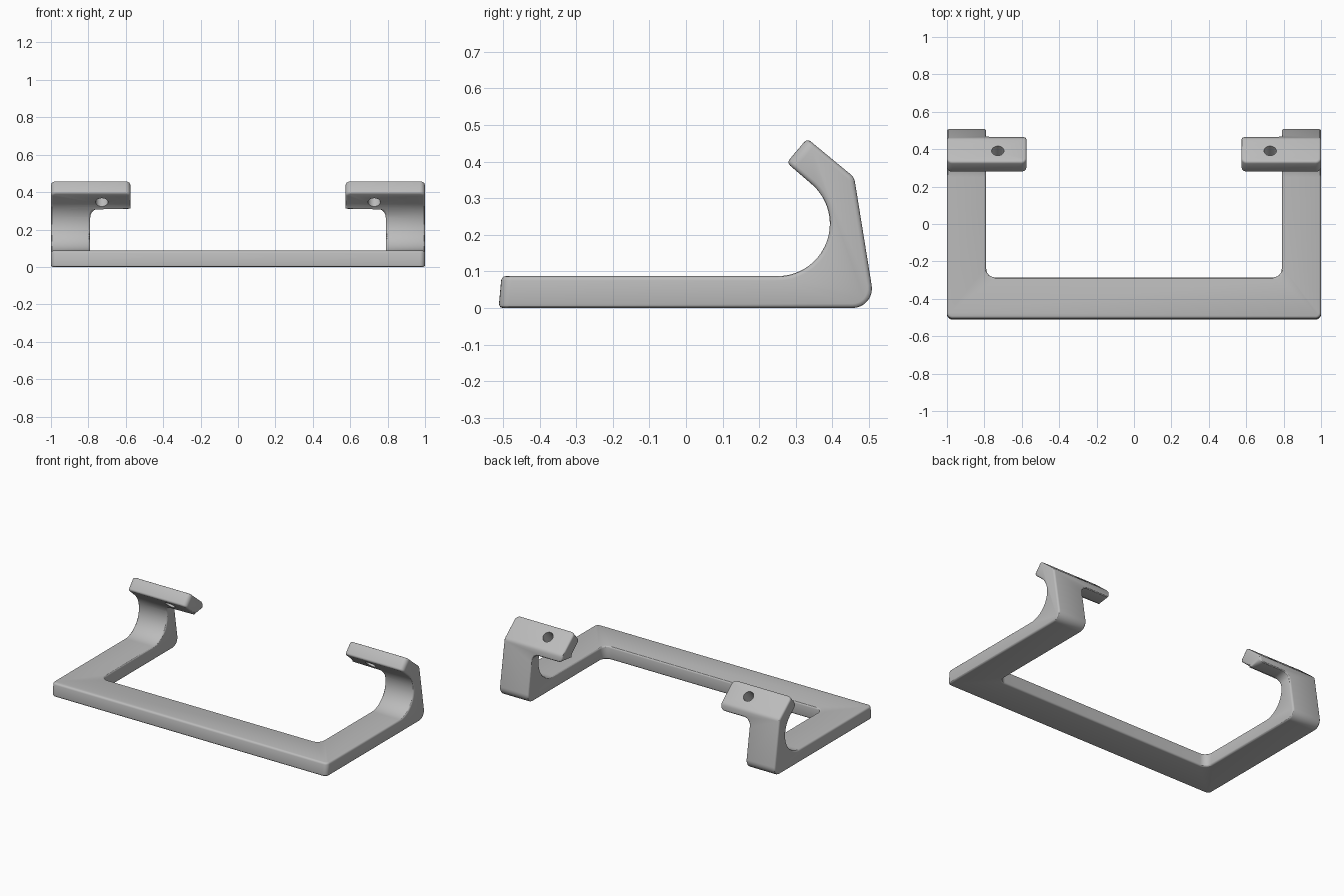
import bpy, bmesh, math
from mathutils import Vector, Matrix

cube = bpy.data.objects.get("Cube")
if cube:
    bpy.data.objects.remove(cube, do_unlink=True)

grey = bpy.data.materials.new("neutral grey")
grey.use_nodes = True
colour = (0.5, 0.5, 0.5, 1)
grey.diffuse_color = colour
grey.node_tree.nodes["Principled BSDF"].inputs["Base Color"].default_value = colour

TILT = math.radians(50)                       # lean of the hook tip
NORMAL = Vector((0, math.cos(TILT), math.sin(TILT)))
LEG, TAB = 0.79, 0.575                        # inner x of legs and of tabs


def make_object(name, bm):
    bmesh.ops.recalc_face_normals(bm, faces=bm.faces)
    mesh = bpy.data.meshes.new(name)
    bm.to_mesh(mesh)
    bm.free()
    mesh.materials.append(grey)
    obj = bpy.data.objects.new(name, mesh)
    bpy.context.collection.objects.link(obj)
    return obj


def arc(cy, cz, r, start, end, steps):
    angles = [math.radians(start + (end - start) * i / steps) for i in range(steps + 1)]
    return [(cy + r * math.cos(a), cz + r * math.sin(a)) for a in angles]


def box_cutter(name, low, high, radius=0, pick=None):
    bm = bmesh.new()
    bmesh.ops.create_cube(bm, size=1)
    for v in bm.verts:
        v.co = [(a + b) / 2 + c * (b - a) for a, b, c in zip(low, high, v.co)]
    if radius:
        edges = [e for e in bm.edges if pick(e)]
        bmesh.ops.bevel(bm, geom=edges, offset=radius, segments=6, profile=0.5, affect='EDGES')
    return as_cutter(make_object(name, bm))


def as_cutter(obj):
    obj.hide_render = True
    obj.hide_set(True)
    return obj


def cut(obj, cutter):
    mod = obj.modifiers.new(cutter.name, 'BOOLEAN')
    mod.operation = 'DIFFERENCE'
    mod.solver = 'EXACT'
    mod.object = cutter


def evaluated_mesh(obj):
    bpy.context.view_layer.update()
    return bpy.data.meshes.new_from_object(obj.evaluated_get(bpy.context.evaluated_depsgraph_get()))


# Side profile: base, hook curve, tilted tip, back and rounded heel
profile = [(-0.512, 0), (-0.504, 0.087)]
profile += arc(0.25, 0.23, 0.143, -90, 50, 28)
profile += [(0.275, 0.397), (0.331, 0.463)]
profile += arc(0.428, 0.339, 0.034, 50, 9, 4)
profile += arc(0.455, 0.053, 0.053, 9, -90, 8)
bm = bmesh.new()
face = bm.faces.new([bm.verts.new((-1, y, z)) for y, z in profile])
side = bmesh.ops.extrude_face_region(bm, geom=[face])["geom"]
bmesh.ops.translate(bm, verts=[g for g in side if isinstance(g, bmesh.types.BMVert)], vec=(2, 0, 0))
bracket = make_object("bracket", bm)


# Opening between the legs, with rounded inner corners, and gap between the tabs
def inner_corner(e):
    a, b = (v.co for v in e.verts)
    d, m = b - a, (a + b) / 2
    upright = abs(d.z) > 0.1 and m.y < 0
    under_tab = abs(d.y) > 0.1 and m.z > 0.2
    return upright or under_tab


opening = box_cutter("opening_cutter", (-LEG, -0.285, -0.5), (LEG, 1, 0.31), 0.045, inner_corner)
gap = box_cutter("gap_cutter", (-TAB, 0.1, 0.25), (TAB, 1, 1))
cut(bracket, opening)
cut(bracket, gap)
shape = evaluated_mesh(bracket)
bracket.modifiers.clear()
bracket.data = shape

# Larger rounding on the tab corners and the front corners
bm = bmesh.new()
bm.from_mesh(shape)
bmesh.ops.dissolve_limit(bm, angle_limit=0.005, verts=bm.verts, edges=bm.edges)


def outer_corner(e):
    a, b = (v.co for v in e.verts)
    d, m = (b - a).normalized(), (a + b) / 2
    tip = m.z > 0.4 and abs(d.dot(NORMAL)) > 0.97
    front = m.y < -0.5 and abs(d.z) > 0.9
    tab_foot = abs(abs(m.x) - TAB) < 0.01 and abs(m.z - 0.31) < 0.01 and abs(d.y) > 0.9
    return tip or front or tab_foot


corners = [e for e in bm.edges if outer_corner(e)]
bmesh.ops.bevel(bm, geom=corners, offset=0.028, segments=5, profile=0.5, affect='EDGES')
bm.to_mesh(shape)
bm.free()

# Small soft edge all round
bevel = bracket.modifiers.new("soft edges", 'BEVEL')
bevel.width = 0.012
bevel.segments = 3
bevel.limit_method = 'ANGLE'
bevel.angle_limit = math.radians(32)
bevel.use_clamp_overlap = False

# Screw holes through the tabs
for sign, label in ((1, "left"), (-1, "right")):
    bm = bmesh.new()
    turn = Vector((0, 0, 1)).rotation_difference(NORMAL).to_matrix().to_4x4()
    place = Matrix.Translation((sign * 0.728, 0.363, 0.38)) @ turn
    bmesh.ops.create_cone(bm, cap_ends=True, segments=32, radius1=0.033, radius2=0.033, depth=0.3, matrix=place)
    cut(bracket, as_cutter(make_object(label + "_hole_cutter", bm)))

final = evaluated_mesh(bracket)
bracket.modifiers.clear()
bracket.data = final
bpy.ops.object.select_all(action='DESELECT')
bracket.select_set(True)
bpy.context.view_layer.objects.active = bracket
bpy.ops.object.shade_smooth_by_angle(angle=math.radians(30))
for name in [o.name for o in bpy.data.objects if o.name.endswith("_cutter")]:
    bpy.data.objects.remove(bpy.data.objects[name], do_unlink=True)
